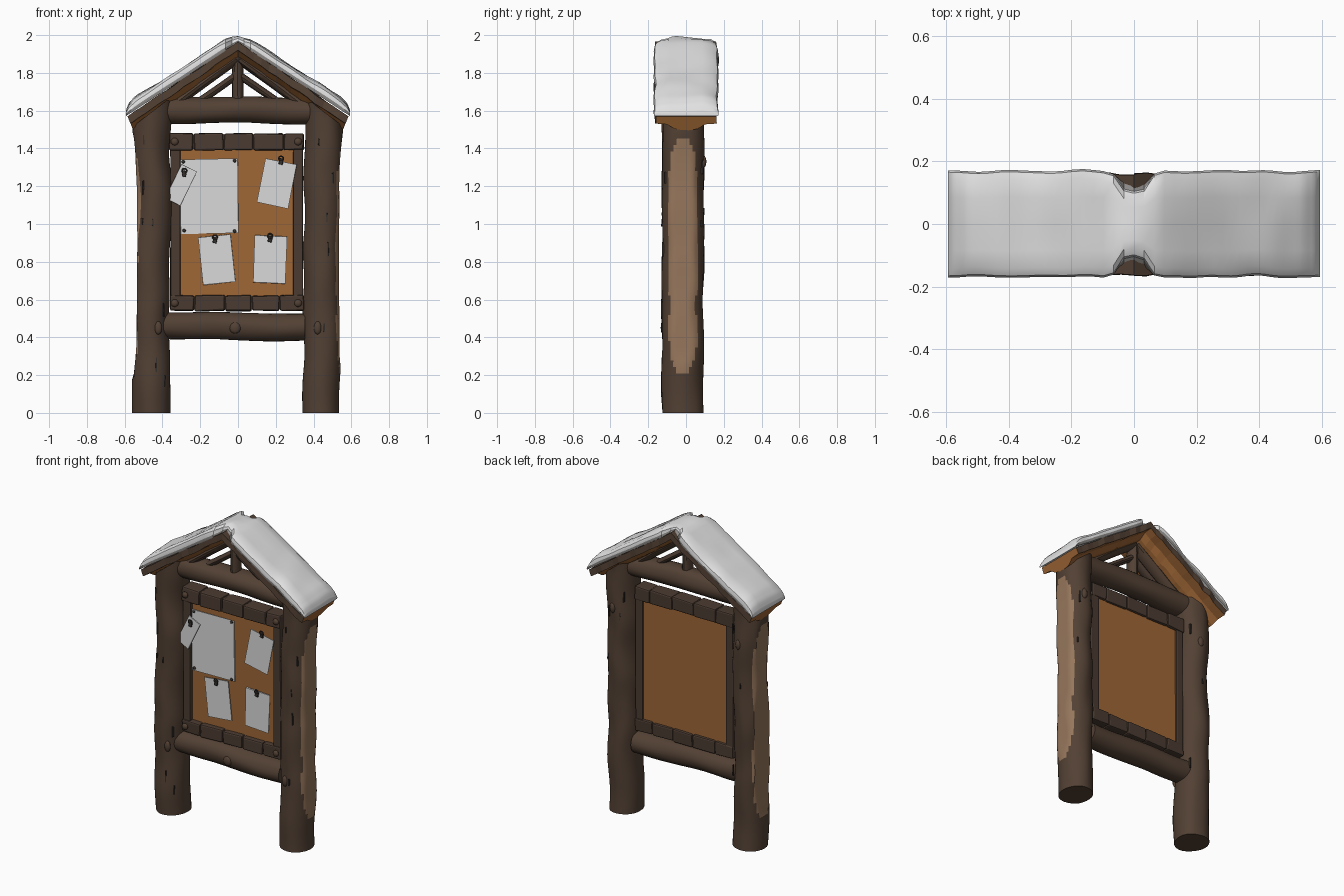
import bpy, bmesh, math, random
from mathutils import Vector, noise, Matrix

if "Cube" in bpy.data.objects:
    bpy.data.objects.remove(bpy.data.objects["Cube"])

random.seed(4)
YC = -0.016  # centre depth of posts and board

def mat(name, c):
    m = bpy.data.materials.new(name)
    m.diffuse_color = (*c, 1)
    m.use_nodes = True
    m.node_tree.nodes["Principled BSDF"].inputs["Base Color"].default_value = m.diffuse_color
    return m

BARK = mat("bark brown", (0.085, 0.052, 0.034))
RAIL = mat("dark frame brown", (0.070, 0.044, 0.031))
BARE = mat("stripped wood", (0.31, 0.185, 0.108))
CORK = mat("orange board", (0.35, 0.135, 0.037))
SNOW = mat("snow white", (0.76, 0.76, 0.76))
SLUSH = mat("grey snow edge", (0.27, 0.26, 0.25))
PAPER = mat("paper", (0.70, 0.70, 0.70))
METAL = mat("dark metal", (0.035, 0.03, 0.027))

def make(name, verts, faces, mats, idx=None, smooth=True):
    me = bpy.data.meshes.new(name)
    me.from_pydata([tuple(v) for v in verts], [], faces)
    for m in mats:
        me.materials.append(m)
    bm = bmesh.new()
    bm.from_mesh(me)
    if idx:
        bm.faces.ensure_lookup_table()
        for f, i in zip(bm.faces, idx):
            f.material_index = i
    bmesh.ops.recalc_face_normals(bm, faces=bm.faces)
    bm.to_mesh(me)
    bm.free()
    if smooth:
        me.polygons.foreach_set("use_smooth", [True] * len(me.polygons))
        me.set_sharp_from_angle(angle=math.radians(35))
    ob = bpy.data.objects.new(name, me)
    bpy.context.collection.objects.link(ob)
    return ob

def skin(rings):
    """Faces joining closed rings of equal size, with end caps."""
    n = len(rings[0])
    faces = [(i * n + j, i * n + (j + 1) % n, (i + 1) * n + (j + 1) % n, (i + 1) * n + j)
             for i in range(len(rings) - 1) for j in range(n)]
    faces += [tuple(range(n)), tuple(range((len(rings) - 1) * n, len(rings) * n))]
    return [v for r in rings for v in r], faces

def log(name, a, b, ru, rv, mats, seed, segs=24, sides=24, wob=0.012, shape=None, rule=None):
    """Wobbly log from a to b; shape edits points, rule picks face material."""
    a, b = Vector(a), Vector(b)
    d = (b - a).normalized()
    v = Vector((0, 1, 0))
    u = d.cross(v)
    rings = []
    for i in range(segs + 1):
        t = i / segs
        s = t * (b - a).length * 3.5
        c = a.lerp(b, t) + u * noise.noise((s, seed, 0)) * wob + v * noise.noise((s, seed, 9)) * wob * 0.5
        ring = []
        for j in range(sides):
            th = 2 * math.pi * j / sides
            k = 1 + 0.07 * noise.noise((s * 1.3, seed + math.cos(th), math.sin(th)))
            p = c + u * math.cos(th) * ru * k + v * math.sin(th) * rv * k
            ring.append(shape(p) if shape else p)
        rings.append(ring)
    verts, faces = skin(rings)
    idx = [rule(sum((verts[i] for i in f), Vector()) / len(f)) if rule else 0 for f in faces]
    return make(name, verts, faces, mats, idx)

def box(name, x0, x1, y0, y1, z0, z1, m, bevel=0.0, jit=0.0, turn=0.0):
    """Bevelled box, optionally jittered and turned about y."""
    c = Vector(((x0 + x1) / 2, (y0 + y1) / 2, (z0 + z1) / 2))
    me = bpy.data.meshes.new(name)
    bm = bmesh.new()
    bmesh.ops.create_cube(bm, size=1)
    for v in bm.verts:
        v.co = Vector((v.co.x * (x1 - x0), v.co.y * (y1 - y0), v.co.z * (z1 - z0)))
        v.co += Vector([random.uniform(-jit, jit) for _ in range(3)])
    if bevel:
        bmesh.ops.bevel(bm, geom=bm.edges[:], offset=bevel, segments=2, affect='EDGES', profile=0.5)
    bmesh.ops.transform(bm, matrix=Matrix.Translation(c) @ Matrix.Rotation(turn, 4, 'Y'), verts=bm.verts)
    bm.to_mesh(me)
    bm.free()
    me.materials.append(m)
    ob = bpy.data.objects.new(name, me)
    bpy.context.collection.objects.link(ob)
    return ob

def ball(name, p, r, m):
    bm = bmesh.new()
    bmesh.ops.create_uvsphere(bm, u_segments=12, v_segments=8, radius=1)
    bmesh.ops.transform(bm, matrix=Matrix.Translation(p) @ Matrix.Diagonal((*r, 1)), verts=bm.verts)
    vs = [v.co.copy() for v in bm.verts]
    fs = [[v.index for v in f.verts] for f in bm.faces]
    bm.free()
    return make(name, vs, fs, [m])

# posts: top follows the roof slope, outer side shaved flat to bare wood
for side, label in ((-1, "left"), (1, "right")):
    cx = side * 0.452

    def shape(p, side=side, cx=cx):
        p = p.copy()
        t = abs((p.z - 0.825) / 0.64)
        if t < 1:
            lim = 0.083 + 0.02 * t ** 6 + 0.006 * noise.noise((0, side, p.z * 5))
            p.x = cx + side * min(side * (p.x - cx), lim)
        p.z = min(p.z, 1.945 - 0.77 * abs(p.x))
        return p

    def rule(p, side=side, cx=cx):
        t = (p.z - 0.825) / 0.63
        if abs(t) >= 1:
            return 0
        return int(math.atan2(abs(p.y - YC), side * (p.x - cx)) < 0.83 * (1 - t ** 6) ** 0.5
                   + 0.08 * noise.noise((p.z * 6, side, 3)))

    log(label + "_post", (cx - side * 0.0 + (-0.012 if side < 0 else -0.005), YC, 0), (cx, YC, 1.66),
        0.1, 0.11, [BARK, BARE], side * 5.3, 48, 40, 0.02, shape, rule)
    # bark cracks and knots
    for k in range(11):
        z, th = random.uniform(0.1, 1.45), random.uniform(-1, 1)
        back = 1 if k % 3 == 0 else -1
        x, y = cx + 0.1 * math.sin(th * 0.8), YC + back * 0.108 * math.cos(th * 0.8)
        h = random.uniform(0.015, 0.04)
        box(label + "_bark_crack", x - 0.003, x + 0.003, y - 0.006, y + 0.006, z - h, z + h, METAL, 0, 0.002)
    ball(label + "_post_knot_back", (cx + 0.01, 0.09, 1.33), (0.02, 0.018, 0.035), BARK)
    ball(label + "_post_knot_front", (cx - side * 0.03, -0.12, 0.45), (0.02, 0.014, 0.035), BARK)

# crossing logs
log("upper_cross_log", (-0.39, YC, 1.603), (0.38, YC, 1.598), 0.07, 0.075, [BARK], 2.2, 20)
log("lower_cross_log", (-0.40, YC, 0.46), (0.355, YC, 0.45), 0.073, 0.075, [BARK], 7.7, 20)
ball("lower_log_knot", (-0.015, YC - 0.07, 0.45), (0.03, 0.014, 0.03), BARK)

# gable timbers
log("king_post", (0, YC, 1.63), (0, YC, 1.92), 0.03, 0.04, [BARK], 1.1, 8, 12, 0.004)
for s in (-1, 1):
    log("gable_rafter", (s * 0.01, YC, 1.875), (s * 0.36, YC, 1.62), 0.028, 0.05, [BARK], 3 + s, 8, 12, 0.006)
    log("gable_strut", (s * 0.01, YC, 1.785), (s * 0.22, YC, 1.64), 0.02, 0.03, [RAIL], 6 + s, 8, 12, 0.004)

# roof half logs: bark on top and edges, orange sawn underside and ends
SECTION = [(-0.16, 0), (0, 0), (0.16, 0), (0.162, 0.045), (0.1, 0.05), (0.06, 0.078),
           (0, 0.09), (-0.06, 0.078), (-0.1, 0.05), (-0.162, 0.045)]
for s, label in ((-1, "left"), (1, "right")):
    rings = []
    for i in range(15):
        t = i / 14
        ring = []
        for y, d in SECTION:
            dd = d + (0.008 * noise.noise((t * 9, y * 9, s)) if 0 < t < 1 else 0)
            x = 0.585 * t - 0.35 * dd * t
            z = 1.965 - 0.395 * t - dd * (1 - 0.15 * t)
            ring.append(Vector((s * x, y + 0.012 * noise.noise((t * 12, y * 20, s + 4)), z)))
        rings.append(ring)
    verts, faces = skin(rings)
    idx = [1 if 3 <= j <= 8 else 0 for _ in range(14) for j in range(10)] + [0, 1]
    make(label + "_roof_slab", verts, faces, [BARK, CORK], idx, False)

# snow blanket, drawn back at both ridge ends
TOP = [(0, 1.99), (0.07, 1.978), (0.15, 1.925), (0.3, 1.822), (0.45, 1.735), (0.54, 1.672), (0.58, 1.63), (0.594, 1.595)]

def snow_top(x):
    x = abs(x)
    for (xa, za), (xb, zb) in zip(TOP, TOP[1:]):
        if x <= xb:
            return za + (zb - za) * (x - xa) / (xb - xa)
    return TOP[-1][1]

N = 56
rings = []
for i in range(N + 1):
    x = 0.594 * math.sin((2 * i / N - 1) * math.pi / 2 * 0.98) / math.sin(math.pi / 2 * 0.98)
    dip = math.exp(-(x / 0.055) ** 4)
    low, high = 1.955 - 0.655 * abs(x) + 0.005, snow_top(x)
    h = max(high - low, 0.015)
    ring = []
    for sg in (-1, 1):
        wb = 0.166 - 0.04 * dip + 0.009 * noise.noise((x * 9, sg * 3, 1))
        wt = wb + 0.004 - 0.026 * dip
        half = [(wb, 0), (wt, 0.3 * h), (wt - 0.006, 0.68 * h), (wt - 0.03, 0.93 * h), (wt * 0.5, h)]
        pts = []
        for y, dz in half:
            bump = 0.012 * noise.noise((x * 8, sg * y * 9, 2)) if dz > 0.5 * h else 0
            pts.append(Vector((x, sg * y, low + dz + bump)))
        ring += pts if sg < 0 else [Vector((x, 0, high + 0.01 * noise.noise((x * 8, 0, 2))))] + pts[::-1]
    rings.append(ring)
verts, faces = skin(rings)
idx = [1 if j in (0, 9) else 0 for _ in range(N) for j in range(11)] + [0, 0]
make("snow_cover", verts, faces, [SNOW, SLUSH], idx)

# notice board panel and its frame
box("board_panel", -0.315, 0.3, -0.03, 0.018, 0.6, 1.41, CORK)
for z0, z1, edges in ((1.392, 1.48, (-0.365, -0.235, -0.075, 0.08, 0.24, 0.35)),
                      (0.54, 0.622, (-0.365, -0.23, -0.07, 0.075, 0.22, 0.35))):
    box("frame_rail_core", -0.355, 0.34, -0.052, 0.026, z0 + 0.008, z1 - 0.006, RAIL)
    for a, b in zip(edges, edges[1:]):
        box("frame_rail_block", a + 0.002, b - 0.002, -0.064, 0.034, z0, z1, RAIL, 0.009, 0.004)
    for x in (-0.335, 0.318):
        ball("frame_bolt", (x, -0.066, (z0 + z1) / 2), (0.02, 0.013, 0.02), BARK)
for x0, x1 in ((-0.358, -0.306), (0.292, 0.345)):
    box("frame_side_rail", x0, x1, -0.056, 0.03, 0.6, 1.41, RAIL, 0.007, 0.002)

# papers: centre x, z, width, height, turn, front depth
PAPERS = [("large_notice", -0.153, 1.147, 0.307, 0.395, -0.01, -0.036),
          ("left_note", -0.302, 1.207, 0.092, 0.20, 0.45, -0.074),
          ("upper_right_note", 0.206, 1.215, 0.168, 0.238, 0.2, -0.074),
          ("lower_middle_note", -0.113, 0.812, 0.172, 0.252, -0.11, -0.042),
          ("lower_right_note", 0.17, 0.812, 0.17, 0.25, 0.04, -0.042)]
for n, x, z, w, h, a, y in PAPERS:
    box(n, x - w / 2, x + w / 2, y - 0.003, y + 0.003, z - h / 2, z + h / 2, PAPER, 0, 0.002, a)

# clips with rings, and corner pins on the large notice
for x, z, y in ((-0.284, 1.27, -0.08), (0.228, 1.335, -0.08), (-0.122, 0.918, -0.048), (0.17, 0.924, -0.048)):
    box("paper_clip", x - 0.011, x + 0.011, y - 0.008, y + 0.004, z - 0.02, z + 0.012, METAL, 0.003, 0.001, 0.2)
    bpy.ops.mesh.primitive_torus_add(location=(x, y - 0.006, z + 0.012), rotation=(math.pi / 2, 0, 0),
                                     major_radius=0.012, minor_radius=0.004, major_segments=14, minor_segments=6)
    bpy.context.object.name = "clip_ring"
    bpy.context.object.data.materials.append(METAL)
for x, z in ((-0.29, 1.33), (-0.018, 1.335), (-0.285, 0.965), (-0.018, 0.962)):
    ball("notice_pin", (x, -0.041, z), (0.009, 0.007, 0.009), METAL)
